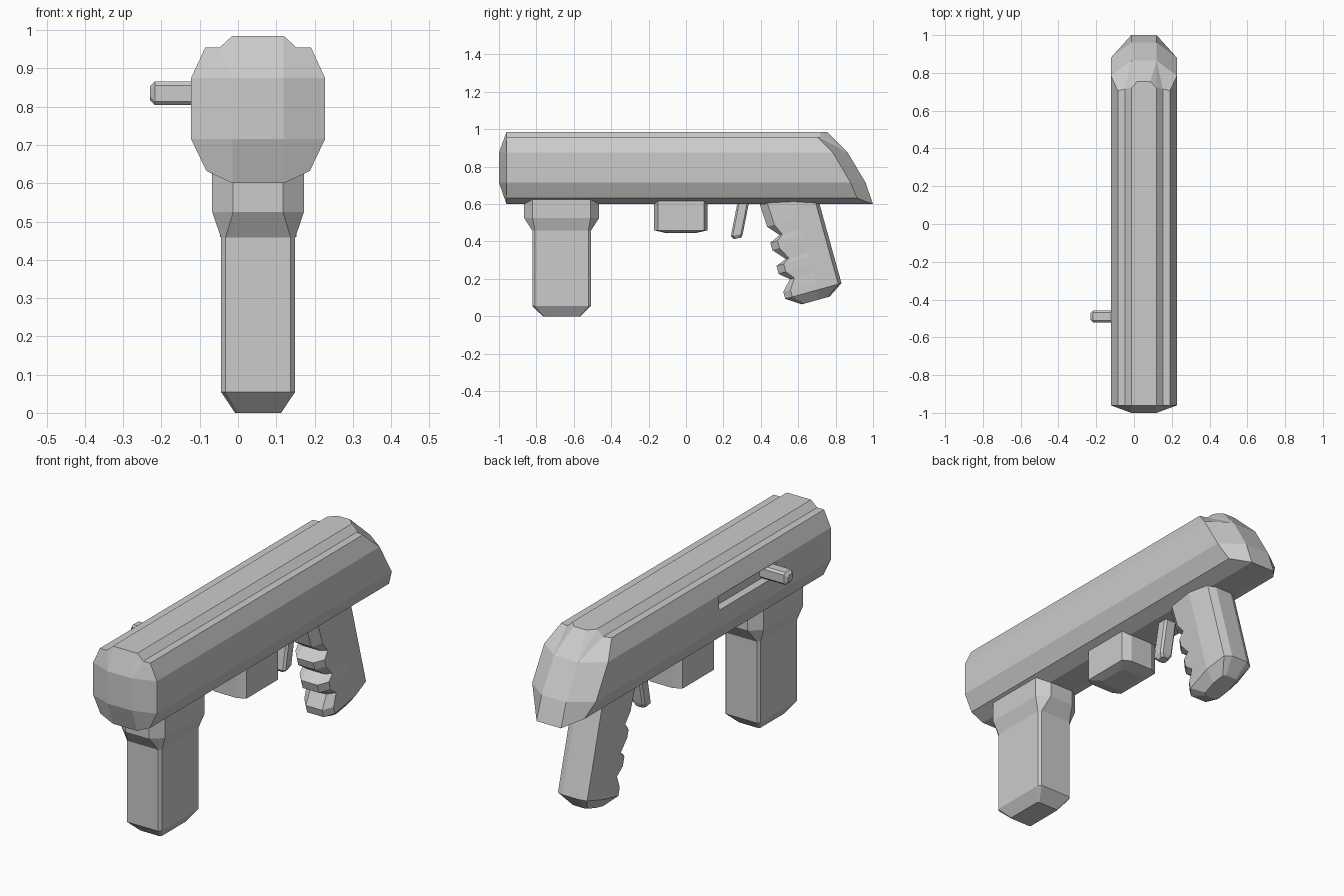
import bpy, bmesh
from mathutils import Vector

if "Cube" in bpy.data.objects:
    bpy.data.objects.remove(bpy.data.objects["Cube"])

CX = 0.0525  # symmetry plane of everything but the charging handle


def make(name, verts, faces):
    bm = bmesh.new()
    vs = [bm.verts.new(v) for v in verts]
    for f in faces:
        bm.faces.new([vs[i] for i in f])
    bmesh.ops.recalc_face_normals(bm, faces=bm.faces)
    me = bpy.data.meshes.new(name)
    bm.to_mesh(me)
    bm.free()
    ob = bpy.data.objects.new(name, me)
    bpy.context.collection.objects.link(ob)
    return ob


def bridge(n, a, b):
    return [(a + i, a + (i + 1) % n, b + (i + 1) % n, b + i) for i in range(n)]


def loft(name, rings):
    """Skin a list of equal-length closed rings and cap both ends."""
    n = len(rings[0])
    faces = [tuple(range(n)), tuple(range((len(rings) - 1) * n, len(rings) * n))]
    for k in range(len(rings) - 1):
        faces += bridge(n, k * n, (k + 1) * n)
    return make(name, [v for r in rings for v in r], faces)


def octagon(hx, hy, cx, cy):
    """Chamfered rectangle with half sizes hx, hy and chamfers cx, cy."""
    a, b = hx - cx, hy - cy
    return [(-a, -hy), (a, -hy), (hx, -b), (hx, b), (a, hy), (-a, hy), (-hx, b), (-hx, -b)]


# Body: half section as (x, z, front y, rear y), mirrored into a full ring
half = [(.067, .6, -.96, 1.0), (.135, .632, -.96, .915), (.175, .715, -.96, .88),
        (.175, .875, -.96, .785), (.138, .955, -.96, .705), (.1, .955, -.96, .715),
        (.067, .985, -.96, .72)]
ring = half + [(-x, z, f, r) for x, z, f, r in reversed(half)]
n = len(ring)
verts = [(CX + x, f, z) for x, z, f, r in ring] + [(CX + x, r, z) for x, z, f, r in ring]
faces = bridge(n, 0, n)


def cap(base, y_low, y_high, crown=None):
    """Faceted end: a central panel surrounded by side, corner, top and bottom panels."""
    k = len(verts)
    verts.extend((CX + x, y, z) for x, y, z in
                 [(.067, y_low, .715), (.067, y_high, .875), (-.067, y_high, .875), (-.067, y_low, .715)])
    faces.append((k, k + 1, k + 2, k + 3))
    for lo, hi, r in ((k, k + 1, lambda i: base + i), (k + 3, k + 2, lambda i: base + n - 1 - i)):
        faces.append((r(0), r(1), r(2), lo))
        faces.append((r(2), r(3), hi, lo))
        faces.append((r(3), r(4), r(5), hi))
        faces.append((r(5), r(6), hi))
    faces.append((base, base + n - 1, k + 3, k))
    if crown is None:
        faces.append((base + 6, base + 7, k + 2, k + 1))
    else:
        c = len(verts)
        verts.extend([(CX + .034, crown, .985), (CX - .034, crown, .985)])
        faces.extend([(base + 6, base + 7, c + 1, c), (c, c + 1, k + 2, k + 1),
                      (base + 6, c, k + 1), (base + 7, c + 1, k + 2)])


cap(0, -1.0, -1.0)
cap(n, .96, .865, .755)
body = make("body", verts, faces)

# Slot on the left side of the body
cutter = make("slot_cutter",
              [(x, y, z) for x in (-.2, -.083) for y in (-.53, -.085) for z in (.8, .87)],
              [(0, 1, 3, 2), (4, 5, 7, 6), (0, 1, 5, 4), (2, 3, 7, 6), (0, 2, 6, 4), (1, 3, 7, 5)])
mod = body.modifiers.new("slot", 'BOOLEAN')
mod.operation, mod.solver, mod.object = 'DIFFERENCE', 'EXACT', cutter
bpy.context.view_layer.objects.active = body
body.select_set(True)
bpy.ops.object.modifier_apply(modifier=mod.name)
bpy.data.objects.remove(cutter)

# Charging handle sticking out of the slot
loft("charging_handle", [[(x, -.49 + a, .835 + b) for a, b in octagon(h, h, .01, .01)]
                         for x, h in ((-.07, .031), (-.217, .031), (-.23, .018))])


# Front grip and middle block hanging under the body
def hanging(name, yc, levels):
    loft(name, [[(CX + x, yc + y, z) for x, y in octagon(hx, hy, cx, cy)]
                for z, hx, hy, cx, cy in levels])


hanging("front_grip", -.665, [(.66, .12, .2, .055, .045), (.525, .12, .2, .055, .045),
                              (.458, .097, .157, .012, .014), (.055, .097, .157, .012, .014),
                              (0, .06, .1, .008, .008)])
hanging("middle_block", -.028, [(.63, .1, .143, .04, .02), (.46, .1, .143, .04, .02),
                                (.445, .06, .08, .02, .015)])

# Trigger
trigger = [(.64, .312, .034, .032), (.435, .272, .034, .032), (.417, .276, .022, .02)]
loft("trigger", [[(CX + x, yc + y, z + y * .2) for x, y in octagon(hx, hy, .01, .01)]
                 for z, yc, hx, hy in trigger])

# Rear grip: rings along a tilted axis, front edge steps in for the finger grooves
origin, along, across = Vector((CX, .714, .6)), Vector((0, .267, -.964)), Vector((0, .964, .267))
steps = [(-.12, -.31), (.042, -.302), (.102, -.25), (.13, -.309), (.169, -.309), (.235, -.252),
         (.257, -.31), (.301, -.31), (.345, -.26), (.4, -.312), (.439, -.312)]


def grip_ring(w, section):
    pts = section + [(-x, u) for x, u in reversed(section)]
    return [origin + along * w + across * u + Vector((x, 0, 0)) for x, u in pts]


rings = [grip_ring(w, [(.045, f), (.08, min(f + .04, -.235)), (.095, -.13), (.08, -.018), (.045, 0)])
         for w, f in steps]
rings.append(grip_ring(.491, [(.03, -.235), (.042, -.22), (.05, -.15), (.042, -.09), (.03, -.08)]))
loft("rear_grip", rings)
